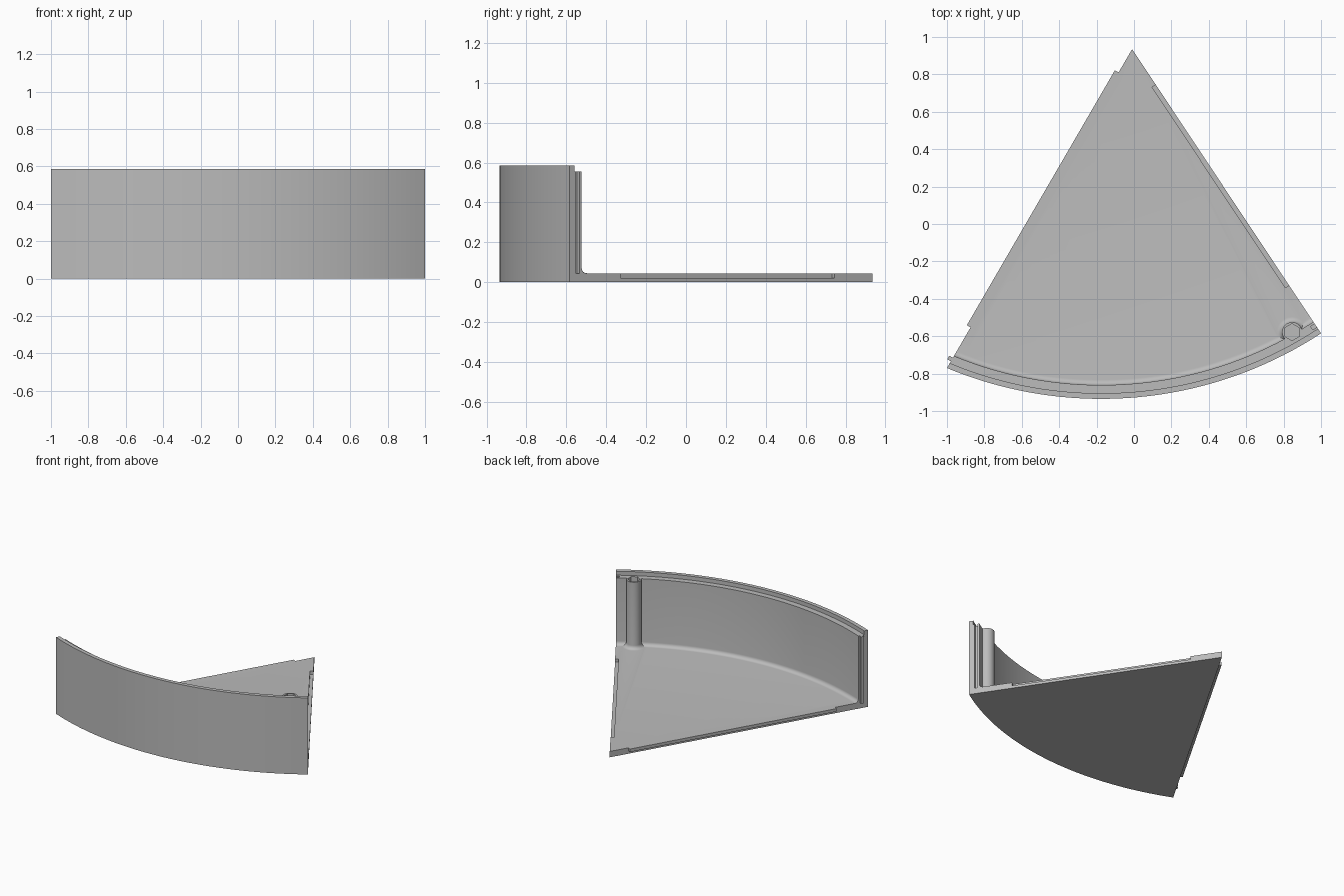
import bpy, bmesh, math
from mathutils import Vector

cube = bpy.data.objects.get("Cube")
if cube:
    bpy.data.objects.remove(cube, do_unlink=True)

# Main dimensions
APEX = Vector((-0.01, 0.935))
CENTRE = Vector((-0.175, 1.211))
R_OUT, R_LIP, R_IN = 2.146, 2.116, 2.072
FLOOR, LEDGE, TOP, FILLET = 0.045, 0.555, 0.585, 0.028
LEFT = (Vector((-1.0, -0.77)) - APEX).normalized()
RIGHT = (Vector((1.0, -0.585)) - APEX).normalized()
LEFT_OUT = Vector((LEFT.y, -LEFT.x))
RIGHT_OUT = Vector((-RIGHT.y, RIGHT.x))
SEGMENTS = 36

grey = bpy.data.materials.new("plain_grey")
grey.use_nodes = True
grey.diffuse_color = (0.5, 0.5, 0.5, 1)
grey.node_tree.nodes["Principled BSDF"].inputs["Base Color"].default_value = (0.5, 0.5, 0.5, 1)


def loft(name, rings):
    """Closed solid skinned over matching rings of points."""
    bm = bmesh.new()
    loops = [[bm.verts.new(p) for p in ring] for ring in rings]
    n = len(loops[0])
    for a, b in zip(loops, loops[1:]):
        for i in range(n):
            j = (i + 1) % n
            bm.faces.new((a[i], a[j], b[j], b[i]))
    bm.faces.new(loops[0])
    bm.faces.new(loops[-1])
    bmesh.ops.remove_doubles(bm, verts=bm.verts, dist=1e-5)
    bmesh.ops.recalc_face_normals(bm, faces=bm.faces)
    mesh = bpy.data.meshes.new(name)
    bm.to_mesh(mesh)
    bm.free()
    mesh.materials.append(grey)
    obj = bpy.data.objects.new(name, mesh)
    bpy.context.collection.objects.link(obj)
    return obj


def edge_box(name, along, out, t, n, z):
    """Box laid along a straight side, measured from the apex."""
    corners = [(t[0], n[0]), (t[1], n[0]), (t[1], n[1]), (t[0], n[1])]
    flat = [APEX + along * a + out * b for a, b in corners]
    return loft(name, [[(p.x, p.y, h) for p in flat] for h in z])


def circle(centre, radius, z, sides, turn=0.0):
    steps = [turn + math.tau * i / sides for i in range(sides)]
    return [(centre.x + radius * math.cos(a), centre.y + radius * math.sin(a), z) for a in steps]


def combine(target, other, operation):
    mod = target.modifiers.new("join", "BOOLEAN")
    mod.operation, mod.solver, mod.object = operation, "EXACT", other
    bpy.ops.object.select_all(action="DESELECT")
    bpy.context.view_layer.objects.active = target
    target.select_set(True)
    bpy.ops.object.modifier_apply(modifier=mod.name)
    bpy.data.objects.remove(other, do_unlink=True)


def side_angle(radius, along):
    """Angle about the arc centre where a straight side meets a radius."""
    d = APEX - CENTRE
    b = d.dot(along)
    t = -b + math.sqrt(b * b - d.length_squared + radius * radius)
    p = d + along * t
    return math.atan2(p.y, p.x)


def arc_point(radius, f):
    a, b = side_angle(radius, LEFT), side_angle(radius, RIGHT)
    ang = a + (b - a) * f
    return CENTRE + radius * Vector((math.cos(ang), math.sin(ang)))


# Floor and curved wall: one section swept between the straight sides
section = [(R_OUT, 0), (R_OUT, TOP), (R_LIP, TOP), (R_LIP, LEDGE), (R_IN, LEDGE)]
for i in range(7):
    a = math.pi / 2 * i / 6
    section.append((R_IN - FILLET + FILLET * math.cos(a), FLOOR + FILLET - FILLET * math.sin(a)))
rings = []
for s in range(SEGMENTS + 1):
    ring = []
    for r, z in section:
        p = arc_point(r, s / SEGMENTS)
        ring.append((p.x, p.y, z))
    rings.append(ring + [(APEX.x, APEX.y, FLOOR), (APEX.x, APEX.y, 0)])
tray = loft("wedge_tray", rings)

# Round post with flared foot and hexagonal socket
post = Vector((0.845, -0.578))
R_POST = 0.053
post_rings = [circle(post, R_POST + FILLET, 0.02, 48)]
for i in range(7):
    a = math.pi / 2 * i / 6
    post_rings.append(circle(post, R_POST + FILLET * (1 - math.sin(a)),
                             FLOOR + FILLET * (1 - math.cos(a)), 48))
post_rings.append(circle(post, R_POST, LEDGE, 48))
combine(tray, loft("post", post_rings), "UNION")
socket = [circle(post, 0.045, z, 6, math.pi / 6) for z in (0.3, 0.7)]
combine(tray, loft("socket_cutter", socket), "DIFFERENCE")

# Left side: floor tongue and wall tongue
combine(tray, edge_box("floor_tongue", LEFT, LEFT_OUT, (0.144, 1.72), (-0.03, 0.023),
                       (0.022, FLOOR)), "UNION")
combine(tray, edge_box("wall_tongue", LEFT, LEFT_OUT, (1.908, 1.930), (-0.02, 0.022),
                       (FLOOR, LEDGE)), "UNION")

# Right side: floor rebate and wall groove
combine(tray, edge_box("rebate_cutter", RIGHT, RIGHT_OUT, (0.228, 1.516), (-0.024, 0.05),
                       (0.02, 0.1)), "DIFFERENCE")
combine(tray, edge_box("groove_cutter", RIGHT, RIGHT_OUT, (1.763, 1.785), (-0.026, 0.05),
                       (FLOOR, 0.7)), "DIFFERENCE")

bpy.ops.object.select_all(action="DESELECT")
tray.select_set(True)
bpy.context.view_layer.objects.active = tray
bpy.ops.object.shade_smooth_by_angle(angle=math.radians(30))
